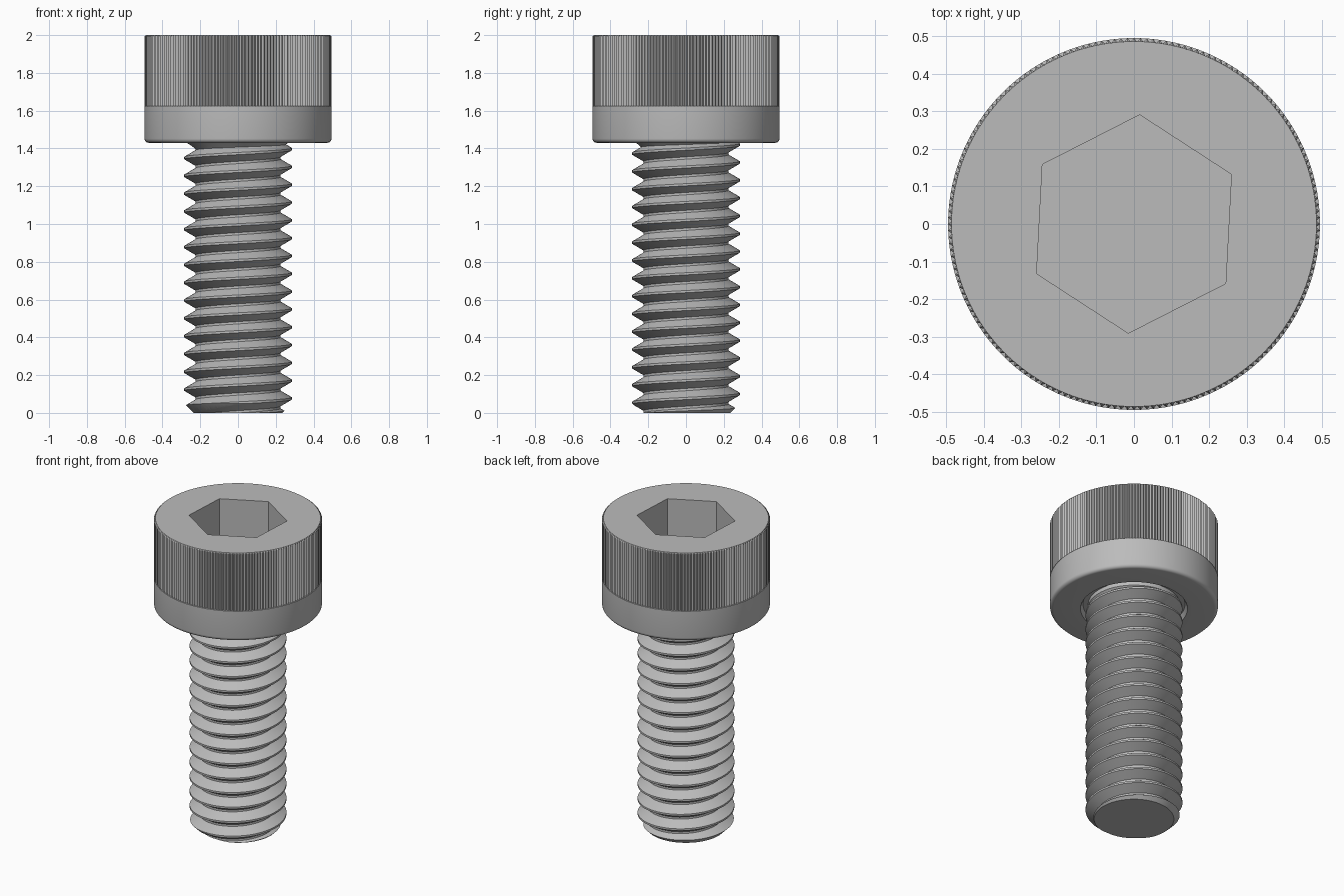
import bpy, bmesh, math

if "Cube" in bpy.data.objects:
    bpy.data.objects.remove(bpy.data.objects["Cube"])

steel = bpy.data.materials.new("grey_steel")
steel.use_nodes = True
GREY = (0.5, 0.5, 0.5, 1)
steel.diffuse_color = GREY
steel.node_tree.nodes["Principled BSDF"].inputs["Base Color"].default_value = GREY

TOP, SEAT = 2.0, 1.43            # head top and underside
PITCH, CREST, ROOT = 0.0943, 0.285, 0.225
TEETH = 180


def make_object(name, bm):
    bmesh.ops.recalc_face_normals(bm, faces=bm.faces[:])
    mesh = bpy.data.meshes.new(name)
    bm.to_mesh(mesh)
    bm.free()
    mesh.materials.append(steel)
    obj = bpy.data.objects.new(name, mesh)
    bpy.context.collection.objects.link(obj)
    return obj


def lathe(name, profile, segments, turn=0.0):
    """Closed turned solid; profile rows are (radius, z, groove depth)."""
    bm = bmesh.new()
    rings = []
    for r, z, groove in profile:
        ring = []
        for i in range(segments):
            a = turn + math.tau * i / segments
            rr = r - groove * (i % 2)
            ring.append(bm.verts.new((rr * math.cos(a), rr * math.sin(a), z)))
        rings.append(ring)
    for low, high in zip(rings, rings[1:]):
        for i in range(segments):
            j = (i + 1) % segments
            bm.faces.new((low[i], low[j], high[j], high[i]))
    bm.faces.new(rings[0])
    bm.faces.new(rings[-1])
    return make_object(name, bm)


def cut(target, cutter, operation):
    mod = target.modifiers.new(operation.title(), 'BOOLEAN')
    mod.operation, mod.object, mod.solver = operation, cutter, 'EXACT'
    bpy.ops.object.select_all(action='DESELECT')
    bpy.context.view_layer.objects.active = target
    target.select_set(True)
    bpy.ops.object.modifier_apply(modifier=mod.name)
    bpy.data.objects.remove(cutter)


def smooth(obj, degrees):
    bpy.ops.object.select_all(action='DESELECT')
    bpy.context.view_layer.objects.active = obj
    obj.select_set(True)
    bpy.ops.object.shade_smooth_by_angle(angle=math.radians(degrees))


# Head: relief round the shaft, rounded lower rim, plain band, knurled band
R, FILLET = 0.495, 0.022
profile = [(0.24, SEAT + 0.03, 0), (0.30, SEAT + 0.03, 0), (0.315, SEAT, 0)]
for k in range(6):
    a = math.pi / 2 * k / 5
    profile.append((R - FILLET + FILLET * math.sin(a), SEAT + FILLET * (1 - math.cos(a)), 0))
profile += [(R, 1.625, 0), (R, 1.626, 0.01), (R, TOP - 0.006, 0.01), (0.486, TOP, 0)]
head = lathe("socket_head", profile, TEETH * 2)

# Hexagonal drive socket
socket = lathe("socket_cutter", [(0.291, TOP - 0.28, 0), (0.291, TOP + 0.1, 0)], 6, math.radians(27))
cut(head, socket, 'DIFFERENCE')
smooth(head, 25)

# Threaded shank: one helical sheet, trimmed flat at both ends
STEPS, TURNS, PHASE = 72, 18, 0.81
bm = bmesh.new()
tooth = [(-0.435, ROOT), (-0.0625, CREST), (0.0625, CREST), (0.435, ROOT)]
rows = []
for turn in range(-2, TURNS - 1):
    for f, r in tooth:
        row = []
        for i in range(STEPS + 1):
            a = math.tau * i / STEPS
            row.append(bm.verts.new((r * math.cos(a), r * math.sin(a),
                                     PITCH * (turn + PHASE + f + i / STEPS))))
        rows.append(row)
for low, high in zip(rows, rows[1:]):
    for i in range(STEPS):
        bm.faces.new((low[i], low[i + 1], high[i + 1], high[i]))
bmesh.ops.remove_doubles(bm, verts=bm.verts[:], dist=0.0001)
for z, side in ((0, -1), (SEAT + 0.04, 1)):
    geom = bm.verts[:] + bm.edges[:] + bm.faces[:]
    bmesh.ops.bisect_plane(bm, geom=geom, plane_co=(0, 0, z), plane_no=(0, 0, side), clear_outer=True)
bmesh.ops.holes_fill(bm, edges=[e for e in bm.edges if e.is_boundary], sides=0)
shank = make_object("threaded_shank", bm)

# Chamfered tip
blank = lathe("tip_cutter", [(0.215, -0.02, 0), (0.315, 0.08, 0), (0.315, 1.6, 0)], STEPS)
cut(shank, blank, 'INTERSECT')
smooth(shank, 25)

# Tapered neck under the head
neck = lathe("neck", [(0.22, 1.39, 0), (0.235, 1.405, 0), (0.27, 1.435, 0), (0.27, 1.47, 0)], STEPS)
smooth(neck, 25)
